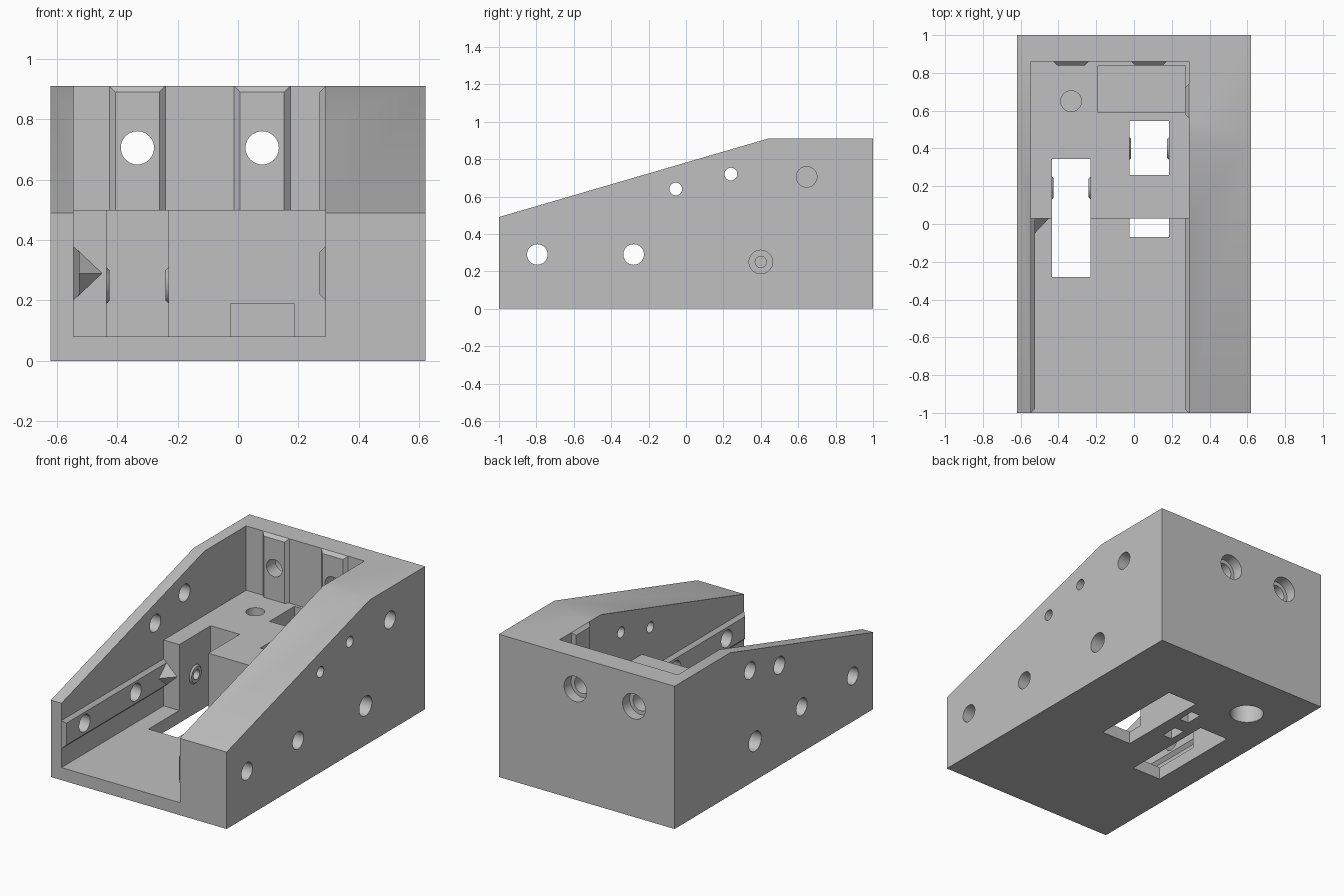
import bpy, bmesh, math
from mathutils import Vector, Matrix

if "Cube" in bpy.data.objects:
    bpy.data.objects.remove(bpy.data.objects["Cube"])

GREY = (0.53, 0.53, 0.53, 1)
grey = bpy.data.materials.new("plain grey")
grey.use_nodes = True
grey.diffuse_color = GREY
grey.node_tree.nodes["Principled BSDF"].inputs["Base Color"].default_value = GREY


def make(name, bm):
    bmesh.ops.recalc_face_normals(bm, faces=bm.faces[:])
    mesh = bpy.data.meshes.new(name)
    bm.to_mesh(mesh)
    bm.free()
    mesh.materials.append(grey)
    ob = bpy.data.objects.new(name, mesh)
    bpy.context.collection.objects.link(ob)
    return ob


def hull(name, points):
    bm = bmesh.new()
    for p in points:
        bm.verts.new(p)
    bmesh.ops.convex_hull(bm, input=bm.verts[:])
    bmesh.ops.dissolve_limit(bm, angle_limit=0.01, verts=bm.verts[:], edges=bm.edges[:])
    return make(name, bm)


def block(name, x, y, z):
    return hull(name, [(a, b, c) for a in x for b in y for c in z])


def rod(name, start, end, r1, r2=None):
    a, b = Vector(start), Vector(end)
    bm = bmesh.new()
    turn = (b - a).to_track_quat('Z', 'Y').to_matrix().to_4x4()
    bmesh.ops.create_cone(bm, cap_ends=True, segments=40, radius1=r1,
                          radius2=r1 if r2 is None else r2, depth=(b - a).length,
                          matrix=Matrix.Translation((a + b) / 2) @ turn)
    return make(name, bm)


def combine(tool, operation):
    mod = body.modifiers.new("shape", 'BOOLEAN')
    mod.operation, mod.solver, mod.object = operation, 'EXACT', tool
    bpy.context.view_layer.objects.active = body
    bpy.ops.object.modifier_apply(modifier=mod.name)
    bpy.data.objects.remove(tool)


def cut(tool):
    combine(tool, 'DIFFERENCE')


def add(tool):
    combine(tool, 'UNION')


def bevelled_pad(name, place, u, v, ends):
    """Raised pad on a wall: place(u, v, depth) gives the point in space."""
    e = 0.02
    pts = [place(a, b, d) for a in u for b in v for d in (-0.03, 0)]
    pts += [place(a, b, e) for a in (u[0] + e, u[1] - e)
            for b in (v[0] + e * ends[0], v[1] - e * ends[1])]
    add(hull(name, pts))


# Sloped outer housing
side = [(-1, 0), (1, 0), (1, 0.91), (0.44, 0.91), (-1, 0.49)]
body = hull("housing", [(x, y, z) for x in (-0.62, 0.62) for y, z in side])

# Open channel and raised rear platform
L, R, BACK, STEP, FLOOR = -0.545, 0.29, 0.86, 0.5, 0.08
cut(block("channel", (L, R), (-1.2, 0.03), (FLOOR, 1.2)))
cut(block("rear_bay", (L, R), (-0.2, BACK), (STEP, 1.2)))

# Slots through the platform and floor, and the recess in the platform
cut(block("long_slot", (-0.435, -0.23), (-0.28, 0.345), (-0.1, 0.7)))
cut(block("short_slot", (-0.025, 0.185), (0.26, 0.545), (-0.1, 0.7)))
cut(block("tunnel", (-0.025, 0.185), (-0.07, 0.4), (-0.1, 0.19)))
cut(block("recess", (-0.19, 0.27), (0.59, 0.84), (0.3, 0.7)))

# Bevelled pads on the back wall and left wall
for x in (-0.333, 0.08):
    bevelled_pad("back_pad", lambda a, b, d: (a, BACK - d, b),
                 (x - 0.093, x + 0.093), (STEP - 0.03, 0.91), (0, 1))
bevelled_pad("side_pad", lambda a, b, d: (R - d, a, b),
             (0.56, 0.74), (STEP - 0.03, 0.91), (0, 1))

# Guide rails along the channel walls, and the corner gusset
for wall, s in ((L, 1), (R, -1)):
    bevelled_pad("rail", lambda a, b, d: (wall + s * d, b, a),
                 (0.2, 0.38), (-1, 0.06), (1, 0))
gusset = [(x, y, z) for x in (L - 0.03, L) for y, z in
          ((0.06, 0.2), (0.03, 0.2), (0.06, 0.38), (0.03, 0.38), (-0.07, 0.29))]
add(hull("gusset", gusset + [(-0.45, 0.03, 0.29), (-0.45, 0.06, 0.29)]))

# Conical bosses on the slot walls
for y, low, high in ((0.19, -0.435, -0.23), (0.4, -0.025, 0.185)):
    for x, s in ((low, 1), (high, -1)):
        add(rod("boss", (x - s * 0.02, y, 0.25), (x + s * 0.01, y, 0.25), 0.08, 0.05))

# Rail screw holes through both walls
for y in (-0.795, -0.28):
    cut(rod("rail_hole", (-0.8, y, 0.29), (0.8, y, 0.29), 0.055))

# Upper cross holes: wide on the right, narrow on the left
for y, z in ((-0.055, 0.64), (0.24, 0.72)):
    cut(rod("wide_hole", (-0.8, y, z), (-0.3, y, z), 0.055))
    cut(rod("narrow_hole", (0, y, z), (0.8, y, z), 0.034))
cut(rod("side_pad_hole", (0.1, 0.645, 0.705), (0.8, 0.645, 0.705), 0.055))

# Axle bores with counterbores, and nut slots from below
for y, outer, seat, nut in ((0.19, -0.8, -0.52, -0.147), (0.4, 0.8, 0.36, -0.1)):
    cut(rod("counterbore", (outer, y, 0.25), (seat, y, 0.25), 0.063))
    cut(rod("axle_bore", (outer, y, 0.25), (nut, y, 0.25), 0.03))
    cut(block("nut_slot", (nut - 0.033, nut + 0.033), (y - 0.055, y + 0.055), (-0.1, 0.31)))

# Counterbored holes in the back wall
for x in (-0.333, 0.08):
    cut(rod("back_hole", (x, 0.7, 0.705), (x, 1.2, 0.705), 0.055))
    cut(rod("back_counterbore", (x, 0.93, 0.705), (x, 1.2, 0.705), 0.08))

# Blind holes in the platform and underside
cut(rod("platform_hole", (-0.333, 0.65, 0.35), (-0.333, 0.65, 0.7), 0.055))
cut(rod("underside_hole", (-0.333, 0.65, -0.1), (-0.333, 0.65, 0.25), 0.1))

# Smooth bores, crisp edges
bpy.ops.object.select_all(action='DESELECT')
body.select_set(True)
bpy.context.view_layer.objects.active = body
bpy.ops.object.shade_smooth_by_angle(angle=math.radians(25))
